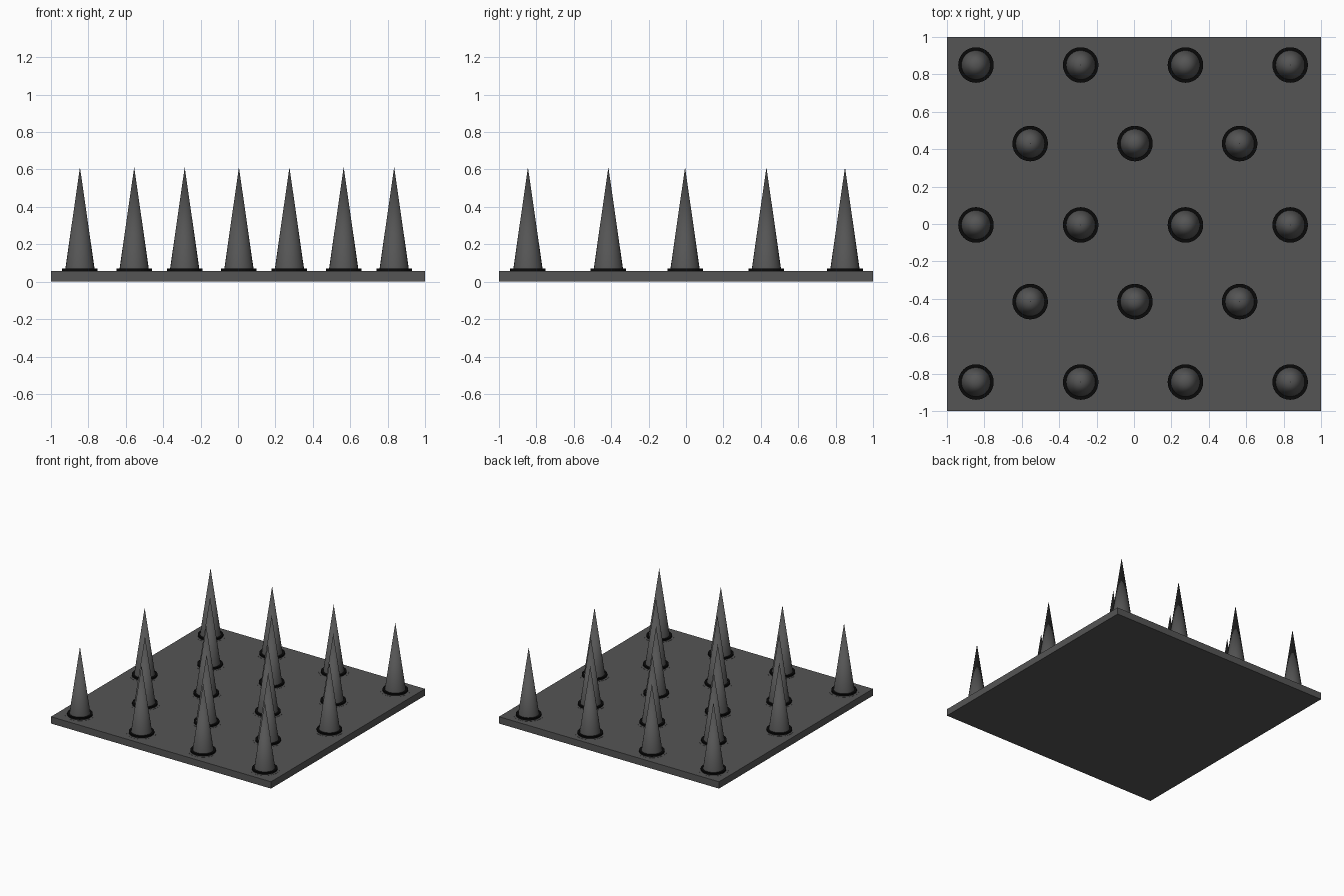
import bpy

cube = bpy.data.objects.get("Cube")
if cube:
    bpy.data.objects.remove(cube, do_unlink=True)


def make_material(name, value):
    mat = bpy.data.materials.new(name)
    mat.use_nodes = True
    color = (value, value, value, 1)
    mat.diffuse_color = color
    mat.node_tree.nodes["Principled BSDF"].inputs["Base Color"].default_value = color
    return mat


def finish(name, mat):
    obj = bpy.context.object
    obj.name = name
    obj.data.materials.append(mat)
    return obj


def cone(name, x, y, bottom, top, r1, r2, sides, mat):
    bpy.ops.mesh.primitive_cone_add(vertices=sides, radius1=r1, radius2=r2,
                                    depth=top - bottom,
                                    location=(x, y, (bottom + top) / 2))
    return finish(name, mat)


steel = make_material("dark grey steel", 0.09)
black = make_material("black", 0.003)
PLATE = 0.056

# Base plate
bpy.ops.mesh.primitive_cube_add(size=1, location=(0, 0, PLATE / 2))
plate = finish("base_plate", steel)
plate.scale = (2, 2, PLATE)

# Staggered rows of spikes
four = (-0.845, -0.285, 0.275, 0.835)
three = (-0.555, 0.005, 0.565)
rows = ((-0.845, four), (-0.415, three), (-0.005, four), (0.43, three), (0.85, four))
for y, columns in rows:
    for x in columns:
        # Shallow seat, black collar, then the spike itself
        cone("spike_seat", x, y, PLATE - 0.01, PLATE + 0.001, 0.112, 0.112, 32, steel)
        cone("spike_collar", x, y, PLATE - 0.01, 0.07, 0.095, 0.095, 32, black)
        cone("spike", x, y, PLATE, 0.612, 0.08, 0, 24, steel)
        bpy.ops.object.shade_smooth_by_angle()
